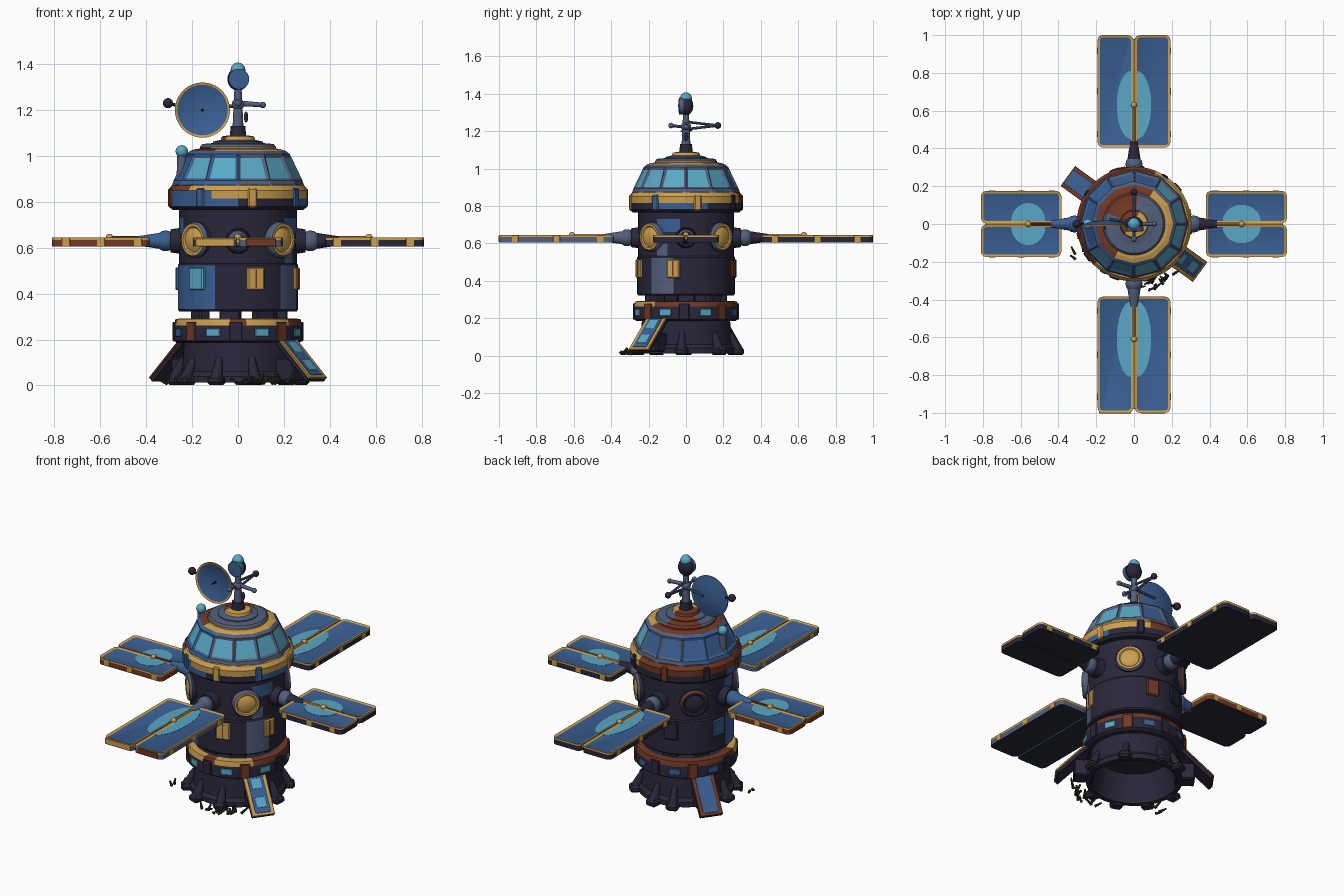
import bpy, bmesh, math, random
from mathutils import Matrix, Vector

if "Cube" in bpy.data.objects:
    bpy.data.objects.remove(bpy.data.objects["Cube"])

random.seed(4)
COLOURS = {"navy": (0.022, 0.020, 0.042), "blue": (0.042, 0.114, 0.290), "light_blue": (0.100, 0.390, 0.560),
           "gold": (0.600, 0.345, 0.078), "brown": (0.165, 0.040, 0.018), "slate": (0.085, 0.115, 0.200),
           "dark_green": (0.024, 0.028, 0.011)}
MATS = []
for n, c in COLOURS.items():
    m = bpy.data.materials.new(n)
    m.diffuse_color = (*c, 1)
    m.use_nodes = True
    m.node_tree.nodes["Principled BSDF"].inputs["Base Color"].default_value = m.diffuse_color
    MATS.append(m)
NAVY, BLUE, LIGHT, GOLD, BROWN, SLATE, GREEN = range(7)


def T(x, y, z):
    return Matrix.Translation((x, y, z))


def R(deg, axis='Z'):
    return Matrix.Rotation(math.radians(deg), 4, axis)


def near(a, centre, half):
    return abs((a - centre + 180) % 360 - 180) <= half


def finish(name, bm, M=Matrix(), smooth=25):
    """Turn a bmesh into a named object that holds only the materials it uses."""
    bm.transform(M)
    bmesh.ops.recalc_face_normals(bm, faces=bm.faces)
    used = sorted({f.material_index for f in bm.faces})
    for f in bm.faces:
        f.material_index = used.index(f.material_index)
    me = bpy.data.meshes.new(name)
    bm.to_mesh(me)
    bm.free()
    for i in used:
        me.materials.append(MATS[i])
    o = bpy.data.objects.new(name, me)
    bpy.context.collection.objects.link(o)
    bpy.ops.object.select_all(action='DESELECT')
    o.select_set(True)
    bpy.context.view_layer.objects.active = o
    bpy.ops.object.shade_smooth_by_angle(angle=math.radians(smooth))


def paint(bm, mat):
    for f in bm.faces:
        f.material_index = mat


def lathe_bm(prof, seg=48):
    """Revolve (radius, z, colour); colour may be a rule of the angle in degrees."""
    bm = bmesh.new()
    ang = [2 * math.pi * k / seg for k in range(seg)]
    rings = [[bm.verts.new((r * math.cos(a), r * math.sin(a), z)) for a in ang] for r, z, _ in prof]
    for j in range(len(prof) - 1):
        col = prof[j][2]
        for k in range(seg):
            n = (k + 1) % seg
            f = bm.faces.new((rings[j][k], rings[j][n], rings[j + 1][n], rings[j + 1][k]))
            f.material_index = col((k + .5) * 360 / seg) if callable(col) else col
    bmesh.ops.remove_doubles(bm, verts=bm.verts, dist=1e-5)
    return bm


def lathe(name, prof, M=Matrix(), seg=48):
    finish(name, lathe_bm(prof, seg), M)


def box(name, size, M, mat, bevel=0.006):
    bm = bmesh.new()
    bmesh.ops.create_cube(bm, size=1, matrix=Matrix.Diagonal((*size, 1)))
    if bevel:
        bmesh.ops.bevel(bm, geom=bm.edges[:], offset=bevel, segments=1, affect='EDGES')
    paint(bm, mat)
    finish(name, bm, M)


def rod(name, a, b, r1, r2, mat, seg=16):
    a, b = Vector(a), Vector(b)
    bm = bmesh.new()
    bmesh.ops.create_cone(bm, cap_ends=True, segments=seg, radius1=r1, radius2=r2, depth=(b - a).length)
    paint(bm, mat)
    finish(name, bm, Matrix.Translation((a + b) / 2) @ (b - a).to_track_quat('Z', 'Y').to_matrix().to_4x4())


def ball(name, loc, r, mat, scale=(1, 1, 1)):
    bm = bmesh.new()
    bmesh.ops.create_uvsphere(bm, u_segments=20, v_segments=12, radius=r)
    paint(bm, mat)
    finish(name, bm, T(*loc) @ Matrix.Diagonal((*scale, 1)))


# Colour rules by direction around the tower
trim = lambda a: GOLD if near(a, -32, 100) else BROWN
low_trim = lambda a: BROWN if near(a, -91, 7) else GOLD if near(a, -100, 62) else BROWN
lower = lambda a: BLUE if near(a, -148, 34) else SLATE if near(a, -31, 14) else NAVY
mid = lambda a: SLATE if near(a, -31, 10) else NAVY
upper = lambda a: BLUE if near(a, -24, 14) or near(a, -168, 14) else NAVY
ring_side = lambda a: BLUE if near(a, -140, 48) or near(a, -10, 30) else NAVY
ring_band = lambda a: BLUE if near(a, -140, 28) else trim(a)
roof = lambda a: SLATE if near(a, -60, 140) else BROWN

# Hollow base bell, lower ring and main hull
lathe("base_bell", [(0, .17, NAVY), (.19, .17, NAVY), (.235, .012, NAVY), (.262, .012, NAVY), (.262, .04, NAVY),
                    (.245, .06, NAVY), (.235, .20, NAVY), (0, .20, NAVY)])
lathe("lower_ring", [(0, .185, NAVY), (.265, .185, NAVY), (.28, .195, NAVY), (.28, .262, low_trim),
                     (.272, .29, low_trim), (.235, .292, NAVY), (0, .292, NAVY)])
lathe("hull", [(0, .322, NAVY), (.255, .322, NAVY), (.262, .33, lower), (.262, .525, NAVY), (.256, .532, mid),
               (.256, .60, NAVY), (.256, .66, upper), (.256, .73, NAVY), (.256, .775, NAVY), (0, .775, NAVY)])
lathe("upper_ring", [(0, .765, NAVY), (.285, .765, NAVY), (.302, .78, ring_side), (.302, .815, ring_band),
                     (.304, .85, trim), (.288, .872, trim), (.265, .878, NAVY), (0, .878, NAVY)])
for a in (-150, -100, -55, 0, 50, 100, 150):
    box("gap_spacer", (.05, .09, .05), R(a) @ T(.19, 0, .307), NAVY)

# Twelve-sided window dome with inset panes
frame = lambda a: BLUE if near(a, -165, 75) else SLATE
bm = lathe_bm([(.288, .872, frame), (.281, .893, frame), (.226, 1.008, frame), (.208, 1.022, trim),
               (.185, 1.03, trim), (.165, 1.032, SLATE), (0, 1.032, SLATE)], 12)
panes = [f for f in bm.faces if .93 < f.calc_center_median().z < .97]
bmesh.ops.inset_individual(bm, faces=panes, thickness=.019, depth=-.008)
for f in panes:
    c = f.calc_center_median()
    f.material_index = LIGHT if near(math.degrees(math.atan2(c.y, c.x)), -35, 105) else BLUE
finish("window_dome", bm, smooth=10)
lathe("roof_cap", [(.165, 1.02, trim), (.165, 1.04, roof), (.155, 1.052, roof), (.11, 1.056, roof), (.11, 1.062, roof),
                   (.075, 1.07, trim), (.07, 1.085, trim), (.04, 1.09, NAVY), (0, 1.09, NAVY)])

# Clamps and marker plates on the rings
for k in range(8):
    a = k * 45 + 12
    box("ring_clamp", (.02, .04, .085), R(a) @ T(.298, 0, .818), ring_side(a) if k % 2 else trim(a))
    box("ring_marker", (.008, .065, .035), R(a + 10) @ T(.278, 0, .23), LIGHT if near(a, -60, 80) else BLUE, .002)
    box("ring_bracket", (.012, .055, .085), R(a - 14) @ T(.278, 0, .235), BROWN if k % 2 else NAVY, .003)

# Plates on the lower hull
for a, w, c in ((-73, .08, GOLD), (-15, .07, GOLD), (73, .07, BROWN),
                (-133, .085, LIGHT), (168, .08, BLUE), (107, .08, NAVY)):
    box("hull_plate", (.022, w, .10), R(a) @ T(.261, 0, .465), c)
    if c == GOLD:
        box("plate_groove", (.004, .006, .08), R(a) @ T(.272, 0, .465), BROWN, 0)

# Four round diagonal hatches
for a in (-135, -45, 45, 135):
    ring, face = (BROWN, NAVY) if a == 135 else (SLATE, GOLD)
    side = SLATE if a == -45 else NAVY
    lathe("round_hatch", [(0, -.03, NAVY), (.078, -.03, side), (.078, .012, ring), (.070, .024, face),
                          (.058, .024, face), (.052, .018, face), (.03, .028, face), (0, .030, face)],
          R(a) @ T(.256, 0, .635) @ R(90, 'Y'), 32)


def panel_half(s, start, end, half, M, side):
    """One rounded half of a solar wing, with a gold rim and a sunk blue face."""
    g = .004
    bm = bmesh.new()
    bmesh.ops.create_cube(bm, size=1, matrix=T((start + end) / 2, s * (half + g) / 2, .625)
                          @ Matrix.Diagonal((end - start, half - g, .04, 1)))
    bmesh.ops.bevel(bm, geom=[e for e in bm.edges if abs(e.verts[0].co.z - e.verts[1].co.z) > .01],
                    offset=.028, segments=4, affect='EDGES', profile=.5)
    bmesh.ops.bisect_plane(bm, geom=bm.verts[:] + bm.edges[:] + bm.faces[:], plane_co=(0, 0, .634), plane_no=(0, 0, 1))
    for f in bm.faces:
        z = f.calc_center_median().z
        f.material_index = GOLD if z > .634 else side if z > .61 else NAVY
    top = max(bm.faces, key=lambda f: f.calc_center_median().z)
    bmesh.ops.inset_individual(bm, faces=[top], thickness=.013, depth=-.005)
    top.material_index = BLUE
    finish("solar_panel", bm, M)
    # Gold clips along the edge
    for t in (.12, .5, .86):
        box("panel_clip", (.035, .006, .036), M @ T(start + t * (end - start), s * (half - .001), .6255), GOLD, .001)


def wing(angle, start, end, half, spot, along, across, side):
    M = R(angle)
    for s in (-1, 1):
        panel_half(s, start, end, half, M, side)
        # Pale centre of the panel, as a thin half oval
        bm = bmesh.new()
        vs = [bm.verts.new((spot + along * math.cos(t * math.pi / 20), s * (.016 + across * math.sin(t * math.pi / 20)), 0))
              for t in range(21)]
        bm.faces.new(vs)
        r = bmesh.ops.extrude_face_region(bm, geom=bm.faces[:])
        bmesh.ops.translate(bm, verts=[v for v in r["geom"] if isinstance(v, bmesh.types.BMVert)], vec=(0, 0, .002))
        paint(bm, LIGHT)
        finish("panel_sheen", bm, M @ T(0, 0, .6395))
    P = lambda x, z=.63: M @ Vector((x, 0, z))
    tone = BLUE if angle == 180 else SLATE
    rod("arm_socket", P(.24), P(.295), .058, .05, NAVY, 24)
    ball("arm_joint", P(.315), .045, tone)
    rod("arm_cone", P(.32), P(.44), .038, .02, NAVY if angle in (0, 90) else tone, 24)
    rod("panel_spar", P(.42, .642), P(spot, .642), .009, .009, BROWN if angle == 180 else GOLD, 10)
    rod("panel_spine", P(start + .02, .629), P(end - .02, .629), .009, .009, GOLD, 8)
    ball("spar_knob", P(spot, .645), .016, GOLD)


wing(90, .405, 1.0, .193, .63, .18, .075, NAVY)
wing(-90, .385, 1.0, .193, .61, .20, .075, SLATE)
wing(0, .38, .81, .175, .57, .10, .085, NAVY)
wing(180, .385, .81, .175, .56, .09, .095, BROWN)
# Gold end cap of the front wing
box("front_wing_end", (.17, .008, .034), T(-.10, -.998, .623), GOLD, .002)
box("front_wing_end", (.13, .008, .034), T(.10, -.998, .623), BROWN, .002)

# Two sloping ramps with framed faces and dark backs
slope = math.degrees(math.atan2(.17, .165))
for a, rim, face in ((-36, GOLD, LIGHT), (144, BROWN, BLUE)):
    M = R(a) @ T(.338, 0, .115) @ R(slope, 'Y')
    box("ramp_back", (.25, .13, .02), M @ T(0, 0, -.006), NAVY, .003)
    box("ramp_frame", (.25, .13, .01), M @ T(0, 0, .008), rim, .002)
    box("ramp_face", (.22, .09, .006), M @ T(0, 0, .0125), BLUE, .001)
    if face == LIGHT:
        for x in (-.06, .05):
            box("ramp_sheen", (.06, .06, .006), M @ T(x, 0, .0135), LIGHT, .001)
    box("ramp_support", (.11, .09, .10), R(a) @ T(.275, 0, .07), NAVY)

# Feet around the base
for a in (-5, 40, 85, 110, 180, 215, 250, 285):
    rod("foot_strut", R(a) @ Vector((.235, 0, .12)), R(a) @ Vector((.275, 0, .03)), .014, .028, NAVY, 12)
    box("foot_pad", (.07, .07, .04), R(a) @ T(.275, 0, .022), NAVY, .012)

# Low scrub by the front feet
for cx, cy, n in ((.11, -.32, 10), (.19, -.29, 7), (.04, -.31, 4), (-.27, -.16, 3)):
    for i in range(n):
        p = Vector((cx + random.uniform(-.045, .045), cy + random.uniform(-.03, .03), .01))
        q = p + Vector((random.uniform(-.04, .04), random.uniform(-.02, .04), random.uniform(.005, .045)))
        rod("scrub_twig", p, q, .009, .005, GREEN, 6)

# Side beacon
rod("beacon_post", (-.245, 0, .86), (-.245, 0, 1.0), .024, .02, SLATE)
ball("beacon_lamp", (-.245, 0, 1.02), .027, LIGHT)

# Mast with lamp head
rod("mast_collar", (0, 0, 1.08), (0, 0, 1.13), .036, .032, NAVY)
rod("mast_pole", (0, 0, 1.12), (0, 0, 1.31), .024, .015, SLATE)
ball("mast_hub", (0, 0, 1.225), .027, SLATE)
ball("mast_head", (0, 0, 1.335), .046, NAVY, (1.0, .85, 1.1))
lathe("mast_head_face", [(0, -.02, NAVY), (.045, -.02, SLATE), (.045, .004, BLUE), (0, .008, BLUE)],
      T(.004, -.034, 1.335) @ R(90, 'X'), 24)
ball("mast_lamp", (0, 0, 1.375), .032, LIGHT)
rod("side_arm", (0, 0, 1.23), (.11, 0, 1.222), .012, .010, SLATE)
ball("side_arm_tip", (.108, 0, 1.222), .014, SLATE)
for z in (1.21, 1.25):
    rod("rear_arm", (0, 0, z), (0, .17, 1.23), .007, .007, SLATE, 8)
ball("rear_arm_tip", (0, .17, 1.23), .018, NAVY)
rod("front_arm", (0, 0, 1.22), (0, -.08, 1.23), .008, .008, SLATE, 8)
ball("front_arm_tip", (0, -.08, 1.23), .015, SLATE)
ball("mast_pod", (.035, 0, 1.17), .012, NAVY, (.8, .8, 2))

# Dish facing the front, with its feed ball
D = T(-.155, 0, 1.2) @ R(90, 'X')
lathe("dish", [(0, -.012, BLUE), (.06, -.006, BLUE), (.110, .006, GOLD), (.12, .010, GOLD), (.12, .002, BLUE),
               (.06, -.014, BLUE), (0, -.02, BLUE)], D, 40)
rod("dish_spike", (-.155, .01, 1.2), (-.155, -.03, 1.2), .006, .003, NAVY, 8)
rod("dish_mount", (0, .01, 1.22), (-.13, .025, 1.205), .008, .008, SLATE, 8)
rod("feed_arm", (-.265, 0, 1.22), (-.305, 0, 1.23), .007, .007, NAVY, 8)
ball("feed_ball", (-.305, 0, 1.23), .022, NAVY)
